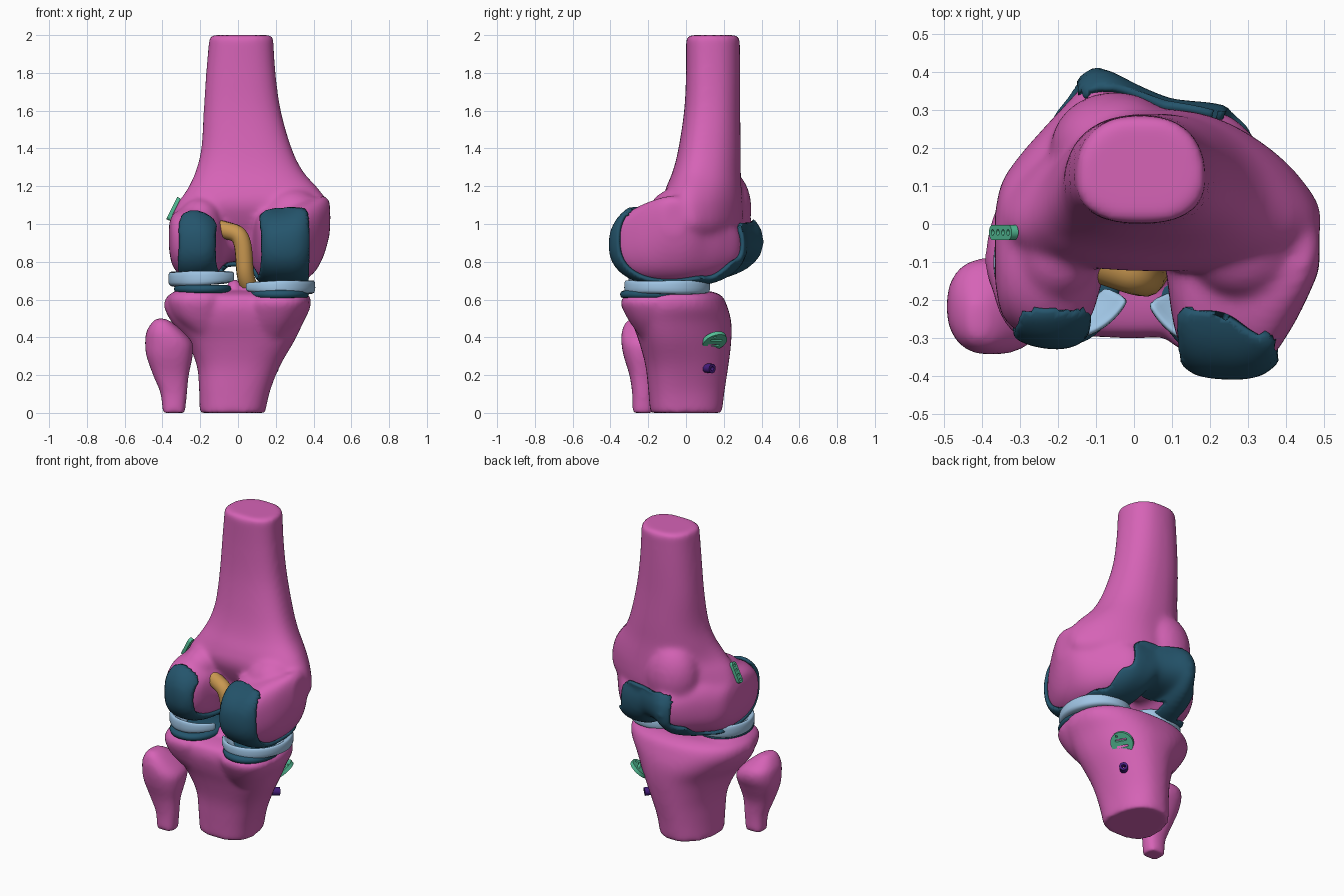
import bpy, bmesh, math
from mathutils import Vector, Matrix

if "Cube" in bpy.data.objects:
    bpy.data.objects.remove(bpy.data.objects["Cube"])


def material(name, r, g, b):
    m = bpy.data.materials.new(name)
    m.diffuse_color = (r, g, b, 1)
    m.use_nodes = True
    m.node_tree.nodes["Principled BSDF"].inputs["Base Color"].default_value = m.diffuse_color
    return m


PINK = material("bone_pink", 0.67, 0.125, 0.47)
TEAL = material("cartilage_teal", 0.018, 0.09, 0.15)
BLUE = material("meniscus_blue", 0.35, 0.56, 0.78)
GOLD = material("graft_gold", 0.58, 0.31, 0.08)
GREEN = material("button_green", 0.09, 0.52, 0.31)
PURPLE = material("screw_purple", 0.06, 0.012, 0.2)


def add(name, data, mat):
    ob = bpy.data.objects.new(name, data)
    bpy.context.collection.objects.link(ob)
    data.materials.clear()
    data.materials.append(mat)
    return ob


def finish(name, bm, mat):
    bmesh.ops.recalc_face_normals(bm, faces=bm.faces[:])
    for f in bm.faces:
        f.smooth = True
    me = bpy.data.meshes.new(name)
    bm.to_mesh(me)
    bm.free()
    return add(name, me, mat)


def spline(rows, k=5):
    """Catmull-Rom interpolation of parameter rows."""
    p = [rows[0]] + list(rows) + [rows[-1]]
    out = []
    for i in range(1, len(p) - 2):
        for j in range(k):
            t = j / k
            out.append([0.5 * (2 * b + (c - a) * t + (2 * a - 5 * b + 4 * c - d) * t * t
                               + (3 * b - a - 3 * c + d) * t ** 3)
                        for a, b, c, d in zip(p[i - 1], p[i], p[i + 1], p[i + 2])])
    return out + [list(rows[-1])]


def ring(axis, row, n=2.4, count=44):
    """Superellipse between a0..a1 and b0..b1, narrowed along b by taper t."""
    pos, a0, a1, b0, b1, t = row
    pts = []
    for i in range(count):
        c, s = math.cos(math.tau * i / count), math.sin(math.tau * i / count)
        u = math.copysign(abs(c) ** (2 / n), c)
        v = math.copysign(abs(s) ** (2 / n), s)
        a = (a0 + a1) / 2 + (a1 - a0) / 2 * u * (1 - t * v)
        b = (b0 + b1) / 2 + (b1 - b0) / 2 * v
        pts.append((pos, a, b) if axis == "X" else (a, b, pos))
    return pts


def skin(bm, rings):
    vs = [[bm.verts.new(p) for p in r] for r in rings]
    m = len(vs[0])
    for r, q in zip(vs, vs[1:]):
        for i in range(m):
            bm.faces.new((r[i], r[(i + 1) % m], q[(i + 1) % m], q[i]))
    bm.faces.new(vs[0][::-1])
    bm.faces.new(vs[-1])


def bone(name, lofts, blobs=(), soften=9):
    """Fuse lofted volumes and ellipsoids into one organic surface."""
    bm = bmesh.new()
    for axis, rows in lofts:
        rows = [tuple(r) + (0,) * (6 - len(r)) for r in rows]
        skin(bm, [ring(axis, r) for r in spline(rows)])
    for loc, size in blobs:
        bmesh.ops.create_icosphere(bm, subdivisions=3, radius=1,
                                   matrix=Matrix.Translation(loc) @ Matrix.Diagonal((*size, 1)))
    ob = finish(name, bm, PINK)
    r = ob.modifiers.new("fuse", "REMESH")
    r.mode, r.voxel_size, r.use_smooth_shade = "VOXEL", 0.013, True
    s = ob.modifiers.new("soften", "SMOOTH")
    s.factor, s.iterations = 0.5, soften
    return ob


# Femur: shaft along z, condyles and notch along x, blending swells
femur = bone("femur", [
    ("Z", [(2.0, -.15, .185, 0, .285, .08), (1.8, -.167, .197, 0, .287, .1),
           (1.6, -.18, .225, -.01, .287, .1), (1.4, -.19, .28, -.04, .29, .15),
           (1.28, -.215, .335, -.07, .29, .2), (1.18, -.25, .41, -.11, .295, .3),
           (1.1, -.295, .45, -.125, .3, .35), (1.0, -.32, .45, -.09, .3, .4),
           (.93, -.3, .4, -.05, .28, .4)]),
    ("X", [(-.365, -.15, .03, .86, 1.0), (-.347, -.24, .11, .78, 1.05),
           (-.30, -.285, .18, .722, 1.08), (-.23, -.307, .26, .707, 1.1),
           (-.16, -.302, .335, .712, 1.08), (-.11, -.24, .388, .737, 1.06),
           (-.07, -.12, .383, .79, 1.06), (0, -.07, .347, .8, 1.05),
           (.07, -.07, .317, .79, 1.05), (.105, -.27, .307, .73, 1.06),
           (.15, -.367, .302, .697, 1.08), (.25, -.388, .285, .687, 1.09),
           (.34, -.372, .2, .698, 1.12), (.41, -.28, .11, .75, 1.14),
           (.457, -.19, .05, .84, 1.15), (.487, -.12, -.01, .95, 1.12)])],
    [((-.05, .2, 1.08), (.17, .148, .22)), ((.29, -.05, 1.05), (.16, .15, .14)),
     ((-.2, -.07, 1.03), (.11, .13, .11))], soften=18)

# Tibia: shaft, two plateaus, central eminence
bone("tibia", [
    ("Z", [(0, -.2, .14, -.19, .19, .15), (.12, -.2, .165, -.2, .205, .2),
           (.25, -.21, .215, -.215, .225, .22), (.38, -.26, .285, -.25, .24, .25),
           (.48, -.34, .335, -.285, .24, .2), (.56, -.385, .378, -.3, .22, .12),
           (.62, -.37, .375, -.28, .19, .1), (.645, -.3, .31, -.2, .13, .1)]),
    ("Z", [(.4, .06, .26, -.24, 0), (.5, .04, .34, -.31, .06),
           (.59, .03, .38, -.347, .1), (.632, .08, .34, -.3, .05)]),
    ("Z", [(.4, -.23, -.06, -.23, 0), (.5, -.34, -.06, -.29, .06),
           (.6, -.375, -.05, -.32, .1), (.65, -.33, -.08, -.28, .05)])],
    [((-.02, -.08, .66), (.04, .08, .05)), ((.06, -.08, .66), (.04, .08, .05))], soften=12)

# Fibula
bone("fibula", [
    ("Z", [(0, -.4, -.28, -.285, -.17), (.1, -.41, -.27, -.285, -.17),
           (.2, -.45, -.26, -.3, -.16), (.3, -.485, -.24, -.33, -.12),
           (.37, -.492, -.24, -.342, -.09), (.43, -.485, -.29, -.34, -.1),
           (.48, -.455, -.35, -.32, -.17), (.5, -.43, -.39, -.29, -.21)])])


# Femoral cartilage: a thickened patch of the femur surface
def covered(c, n):
    if abs(n.x) > 0.75:
        return False
    condyle = .10 < c.x < .36 or -.30 < c.x < -.105
    rear = condyle and c.y < -.225 and c.z < 1.07
    if c.y < .1:
        low = n.z < -.35 and c.z < .86 and condyle
    else:
        low = n.z < -.35 and c.z < .84 and -.2 < c.x < .3
    front = c.y > .2 and c.z < 1.005 and -.13 < c.x < .235 and (n.y > .2 or n.z < -.25)
    return rear or low or front


dg = bpy.context.evaluated_depsgraph_get()
surface = bpy.data.meshes.new_from_object(femur.evaluated_get(dg))
bm = bmesh.new()
bm.from_mesh(surface)
bpy.data.meshes.remove(surface)
bm.normal_update()
keep = {f: covered(f.calc_center_median(), f.normal) for f in bm.faces}
near = {f: {g for v in f.verts for g in v.link_faces} for f in bm.faces}
for _ in range(10):  # majority vote rounds off the patch outline
    keep = {f: 2 * sum(keep[g] for g in near[f]) > len(near[f]) for f in keep}
bmesh.ops.delete(bm, geom=[f for f in keep if not keep[f]], context="FACES")
for _ in range(25):
    moved = {}
    for v in bm.verts:
        rim = [e.other_vert(v).co for e in v.link_edges if len(e.link_faces) == 1]
        if len(rim) == 2:
            moved[v] = v.co * 0.5 + (rim[0] + rim[1]) * 0.25
    for v, co in moved.items():
        v.co = co
for f in bm.faces:
    f.smooth = True
me = bpy.data.meshes.new("femoral_cartilage")
bm.to_mesh(me)
bm.free()
cartilage = add("femoral_cartilage", me, TEAL)
solid = cartilage.modifiers.new("thickness", "SOLIDIFY")
solid.thickness, solid.offset = 0.022, 1

# Tibial cartilage pads
for name, z, x0, x1, y0, y1 in (("medial_tibial_cartilage", .628, .055, .375, -.35, .05),
                                ("lateral_tibial_cartilage", .656, -.34, -.035, -.32, .05)):
    bm = bmesh.new()
    skin(bm, [ring("Z", (z + dz, x0 + i, x1 - i, y0 + i, y1 - i, 0), n=2.1)
              for dz, i in ((-.022, .025), (-.016, .006), (0, 0), (.014, .006), (.022, .025))])
    finish(name, bm, TEAL)

# Menisci: C-shaped wedges, thick on the outside
WEDGE = ((.05, .46), (0, .2), (0, -.3), (.1, -.5), (.6, -.5), (1, -.42), (1, -.34), (.5, 0), (.2, .42))
for name, cx, z, side, rx, ry, h, lean in (("medial_meniscus", .21, .667, 1, .2, .228, .078, 0),
                                           ("lateral_meniscus", -.18, .716, -1, .19, .205, .085, .006)):
    bm = bmesh.new()
    rings = []
    for i in range(41):
        s = i / 20 - 1
        a = math.radians(152 * s)
        w = .11 * (1 - .35 * s * s)
        hh = h * (1 - .35 * s ** 4 + .06 * math.sin(9 * s))
        rings.append([(cx + side * (rx - w * u) * math.cos(a), -.1 + (ry - w * u) * math.sin(a),
                       z + v * hh - lean * math.cos(a)) for u, v in WEDGE])
    skin(bm, rings)
    finish(name, bm, BLUE).modifiers.new("round", "SUBSURF").levels = 1

# Ligament graft running from the tibial tunnel to the femoral tunnel
cu = bpy.data.curves.new("ligament_graft", "CURVE")
cu.dimensions, cu.bevel_depth, cu.bevel_resolution, cu.use_fill_caps = "3D", .046, 5, True
path = [(.14, .04, .5), (.06, -.1, .66), (.037, -.14, .73), (.033, -.145, .82), (.025, -.145, .9),
        (.0, -.14, .95), (-.06, -.12, .965), (-.15, -.09, .99), (-.26, -.05, 1.02)]
sp = cu.splines.new("NURBS")
sp.points.add(len(path) - 1)
for p, co in zip(sp.points, path):
    p.co = (*co, 1)
sp.order_u, sp.use_endpoint_u, sp.resolution_u = 3, True, 6
add("ligament_graft", cu, GOLD)


# Fixation hardware: flat outlines with holes, extruded
def plate(name, outlines, half, mat, matrix):
    cu = bpy.data.curves.new(name, "CURVE")
    cu.dimensions, cu.fill_mode, cu.extrude = "2D", "BOTH", half
    for pts in outlines:
        sp = cu.splines.new("POLY")
        sp.points.add(len(pts) - 1)
        for p, (x, y) in zip(sp.points, pts):
            p.co = (x, y, 0, 1)
        sp.use_cyclic_u = True
    add(name, cu, mat).matrix_world = matrix


def slot(x, y, r, stretch=0, n=24):
    """Circle, or a stadium when stretched along x."""
    return [(x + r * math.cos(a) + math.copysign(stretch, math.cos(a)), y + r * math.sin(a))
            for a in (math.tau * (i + .5) / n for i in range(n))]


def facing(loc, normal):
    return Matrix.Translation(loc) @ Vector(normal).to_track_quat("Z", "Y").to_matrix().to_4x4()


along, out = Vector((.45, 0, .893)), Vector((-.893, 0, .45))
turn = Matrix((along, out.cross(along), out)).transposed().to_4x4()
plate("femoral_button", [slot(0, 0, .02, .046)] + [slot(x, 0, .008, n=12) for x in (-.045, -.015, .015, .045)],
      .01, GREEN, Matrix.Translation((-.342, -.022, 1.08)) @ turn)

plate("tibial_button", [slot(0, 0, .068, n=40), slot(0, .02, .007, .028), slot(0, -.02, .007, .028),
                        slot(-.02, .046, .007, n=12), slot(.02, -.046, .007, n=12)],
      .011, GREEN, facing((.216, .15, .38), (.55, .32, -.77)))

plate("fixation_screw", [slot(0, 0, .025), slot(0, 0, .012, n=6)],
      .07, PURPLE, facing((.148, .09, .24), (.7, .71, -.08)))
